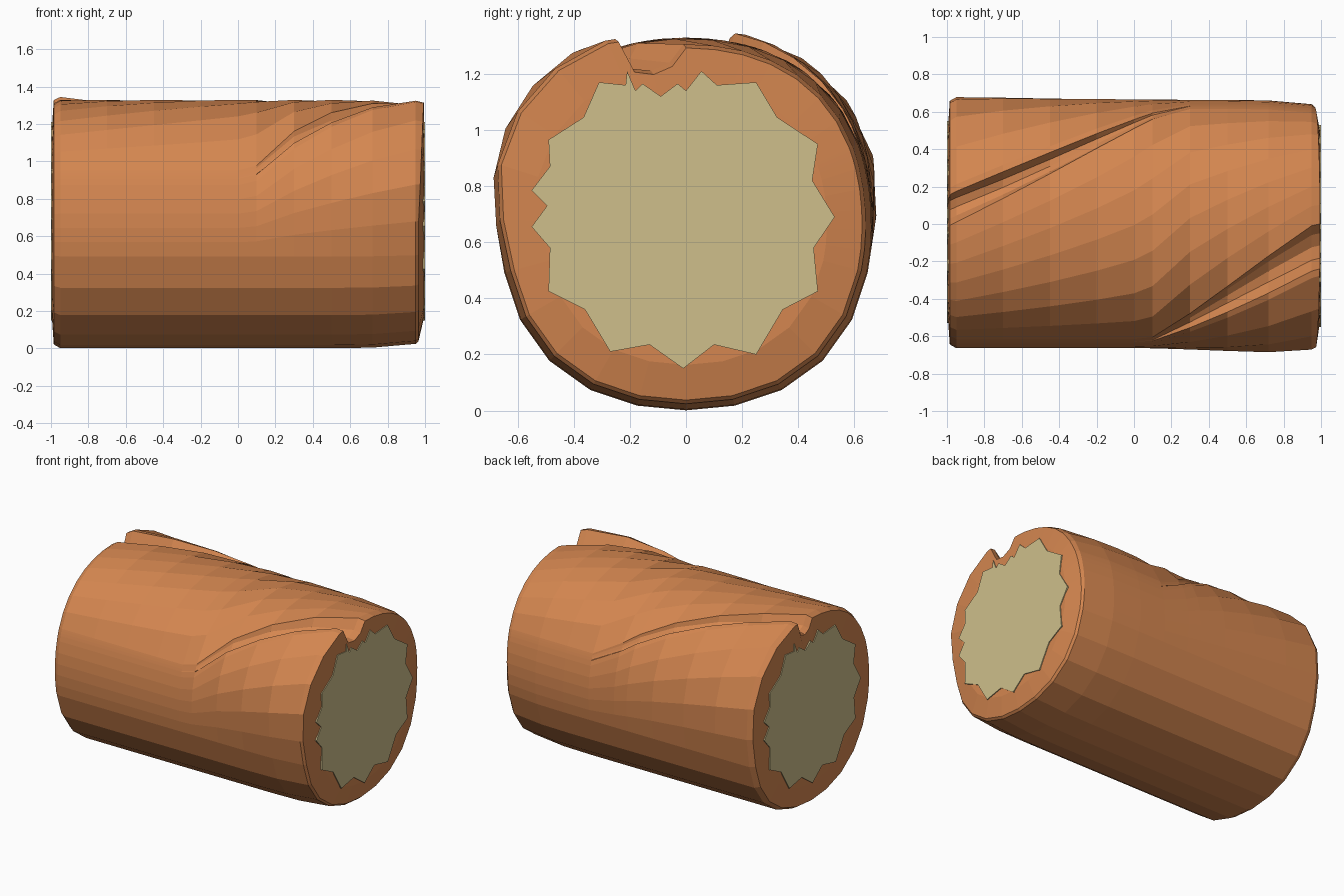
import bpy, bmesh
from math import sin, cos, asin, radians, degrees

if "Cube" in bpy.data.objects:
    bpy.data.objects.remove(bpy.data.objects["Cube"])

CZ = 0.665


def material(name, color):
    m = bpy.data.materials.new(name)
    m.diffuse_color = (*color, 1)
    m.use_nodes = True
    m.node_tree.nodes["Principled BSDF"].inputs["Base Color"].default_value = m.diffuse_color
    return m


def finish(bm, name, mat):
    bmesh.ops.recalc_face_normals(bm, faces=bm.faces)
    me = bpy.data.meshes.new(name)
    bm.to_mesh(me)
    bm.free()
    me.materials.append(mat)
    ob = bpy.data.objects.new(name, me)
    bpy.context.collection.objects.link(ob)
    return ob


def lerp(a, b, t):
    return a + (b - a) * t


def spread(a, b, n):
    return [lerp(a, b, i / n) for i in range(1, n)]


def seam(x, tip, lip_y, width, depth, rise):
    """Split in the bark that opens toward x = 1: (angle from top, radius offset)."""
    s = min(max((x - tip) / (1 - tip), 0), 1)
    lip = degrees(asin(lerp(0.635, lip_y, s) / 0.68))
    w = lerp(4, width, s)
    d, up = -depth * s, rise * min(1, s * 1.2)
    groove = [(lip - w, 0), (lip - w * 0.75, d * 0.75), (lip - w * 0.4, d),
              (lip - w * 0.08, d * 0.75), (lip, up * 0.9), (lip + 3, up)]
    # raised flap fading out below the lip
    flap = []
    for a in spread(lip + 3, 105, 5):
        flap.append((a, up * min(1, max(0, (100 - a) / 30))))
    return groove + flap


def section(x, scale):
    """Cross-section as (angle, radius), clockwise from the back seam."""
    back = seam(-x, -0.22, 0.15, 14, 0.085, 0.035)
    front = seam(x, 0.08, 0.22, 21, 0.09, 0.06)
    pts = back + [(a, 0) for a in range(105, 256, 15)]
    pts += [(360 - a, o) for a, o in reversed(front)]
    pts += [(a, 0) for a in spread(360 - front[0][0], 360 + back[0][0], 7)]
    out = []
    for a, o in pts:
        t = radians(a)
        out.append((t, (0.664 + 0.025 * sin(2 * t) ** 2) * scale + o))
    return out


# Bark shell: rings along the log, closed with slightly domed ends
rings = [(-0.985, 0.97), (-0.95, 1), (-0.7, 1), (-0.45, 1), (-0.2, 1), (0, 1),
         (0.1, 1), (0.3, 1), (0.5, 1), (0.72, 0.995), (0.95, 0.965), (0.965, 0.945)]
bm = bmesh.new()
loops = []
for i, (x, sc) in enumerate(rings):
    loop = []
    for t, r in section(x, sc):
        px = x + (0.03 * max(0, cos(t)) if i == len(rings) - 1 else 0)
        loop.append(bm.verts.new((px, r * sin(t), CZ + r * cos(t))))
    loops.append(loop)
for idx, x in ((0, -0.994), (-1, 0.994)):
    inner = [bm.verts.new((x, v.co.y * 0.8, CZ + (v.co.z - CZ) * 0.8)) for v in loops[idx]]
    loops.insert(0 if idx == 0 else len(loops), inner)
for a, b in zip(loops, loops[1:]):
    n = len(a)
    for j in range(n):
        k = (j + 1) % n
        bm.faces.new((a[j], a[k], b[k], b[j]))
for loop in (loops[0], loops[-1]):
    c = bm.verts.new((loop[0].co.x, 0, CZ))
    for j in range(len(loop)):
        bm.faces.new((loop[j], loop[(j + 1) % len(loop)], c))
finish(bm, "bark", material("bark_brown", (0.66, 0.24, 0.08)))

# Jagged pale cut wood on both ends
jag = [(0.53, 0.69), (0.455, 0.58), (0.47, 0.425), (0.345, 0.36), (0.25, 0.2),
       (0.1, 0.235), (-0.01, 0.15), (-0.13, 0.235), (-0.27, 0.21), (-0.36, 0.36),
       (-0.49, 0.425), (-0.485, 0.58), (-0.55, 0.655), (-0.495, 0.73), (-0.55, 0.785),
       (-0.485, 0.87), (-0.49, 0.965), (-0.365, 1.045), (-0.31, 1.17), (-0.215, 1.16),
       (-0.21, 1.21), (-0.18, 1.14), (-0.155, 1.165), (-0.09, 1.12), (-0.03, 1.165),
       (0, 1.14), (0.055, 1.21), (0.11, 1.16), (0.25, 1.17), (0.325, 1.045),
       (0.47, 0.95), (0.45, 0.82)]
cream = material("cut_wood", (0.62, 0.52, 0.26))
for side, name in ((1, "cut_end_right"), (-1, "cut_end_left")):
    bm = bmesh.new()
    front = [bm.verts.new((side, side * y, z)) for y, z in jag]
    back = [bm.verts.new((side * 0.99, side * y, z)) for y, z in jag]
    c = bm.verts.new((side, 0, CZ))
    for j in range(len(jag)):
        k = (j + 1) % len(jag)
        bm.faces.new((front[j], front[k], c))
        bm.faces.new((front[j], back[j], back[k], front[k]))
    finish(bm, name, cream)
    # outward-facing check for the open-backed plate
    me = bpy.data.objects[name].data
    if me.polygons[0].normal.x * side < 0:
        me.flip_normals()
